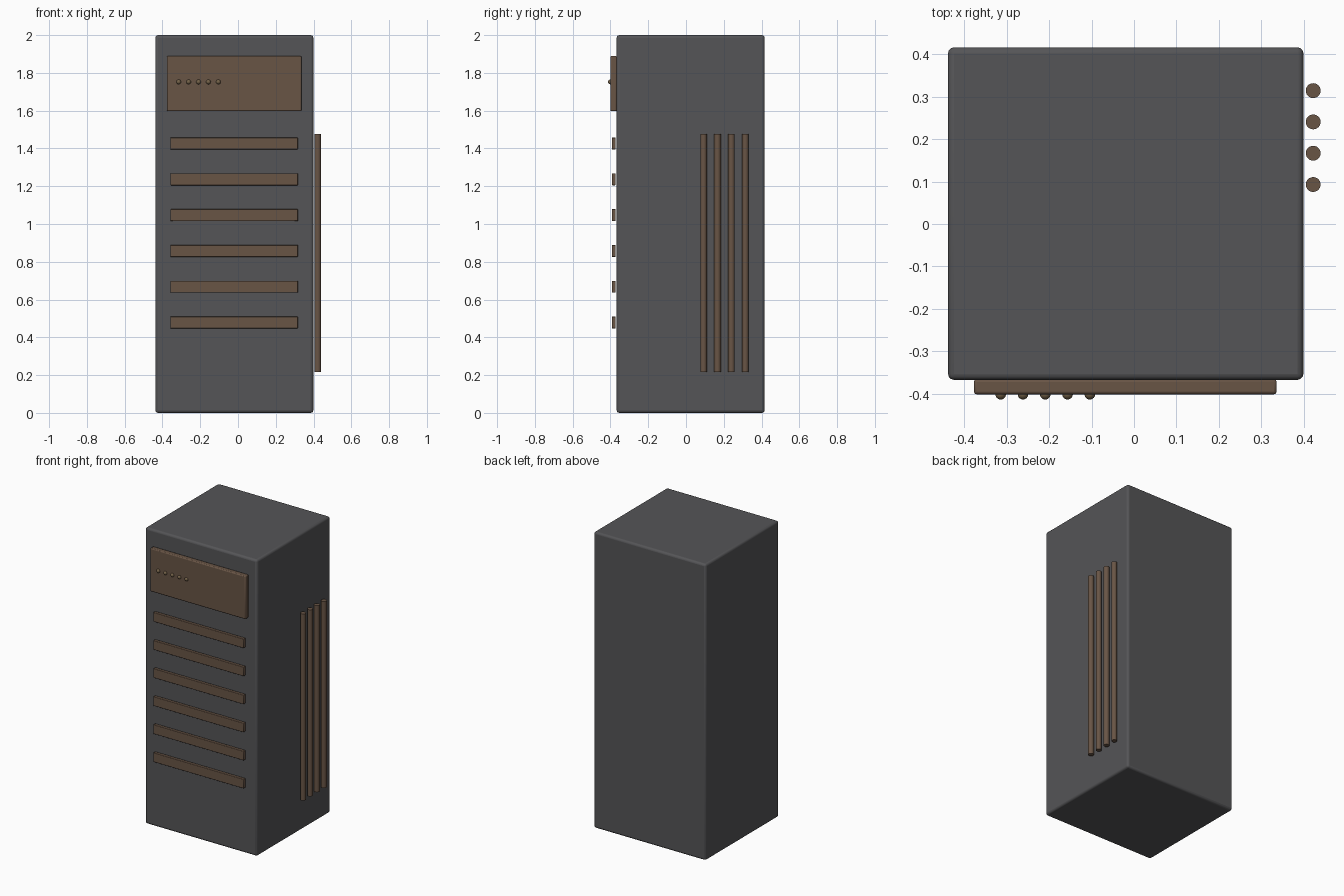
import bpy
import math

if "Cube" in bpy.data.objects:
    bpy.data.objects.remove(bpy.data.objects["Cube"])


def material(name, rgb):
    m = bpy.data.materials.new(name)
    m.diffuse_color = (*rgb, 1.0)
    m.use_nodes = True
    m.node_tree.nodes["Principled BSDF"].inputs["Base Color"].default_value = m.diffuse_color
    return m


DARK = material("dark_grey", (0.09, 0.09, 0.095))
BROWN = material("brown", (0.14, 0.09, 0.06))
BRASS = material("brass_brown", (0.17, 0.12, 0.065))


def finish(name, mat):
    ob = bpy.context.object
    ob.name = name
    ob.data.materials.append(mat)
    bpy.ops.object.shade_smooth_by_angle(angle=math.radians(35))
    return ob


def box(name, lo, hi, bevel, mat, segments=2):
    """Rounded box between two opposite corners."""
    bpy.ops.mesh.primitive_cube_add(size=1, location=[(a + b) / 2 for a, b in zip(lo, hi)])
    ob = bpy.context.object
    ob.scale = [b - a for a, b in zip(lo, hi)]
    bpy.ops.object.transform_apply(location=False, rotation=False, scale=True)
    mod = ob.modifiers.new("rounded_edges", 'BEVEL')
    mod.width = bevel
    mod.segments = segments
    return finish(name, mat)


# Main cabinet
box("cabinet", (-0.438, -0.367, 0.0), (0.399, 0.416, 2.0), 0.014, DARK, 3)

# Raised control panel near the top of the front
box("control_panel", (-0.377, -0.401, 1.597), (0.336, -0.366, 1.889), 0.006, BROWN)

# Row of round buttons on the panel
for i in range(5):
    bpy.ops.mesh.primitive_uv_sphere_add(segments=16, ring_count=8, radius=0.0125,
                                         location=(-0.314 + i * 0.0525, -0.401, 1.752))
    finish(f"button_{i + 1}", BRASS)

# Horizontal front slats
for i in range(6):
    z = 1.426 - i * 0.1895
    box(f"front_slat_{i + 1}", (-0.358, -0.393, z - 0.0315), (0.317, -0.372, z + 0.0315),
        0.003, BROWN)

# Vertical pipes beside the right wall
for i in range(4):
    bpy.ops.mesh.primitive_cylinder_add(vertices=24, radius=0.0175, depth=1.26,
                                        location=(0.422, 0.093 + i * 0.0737, 0.847))
    finish(f"side_pipe_{i + 1}", BROWN)
